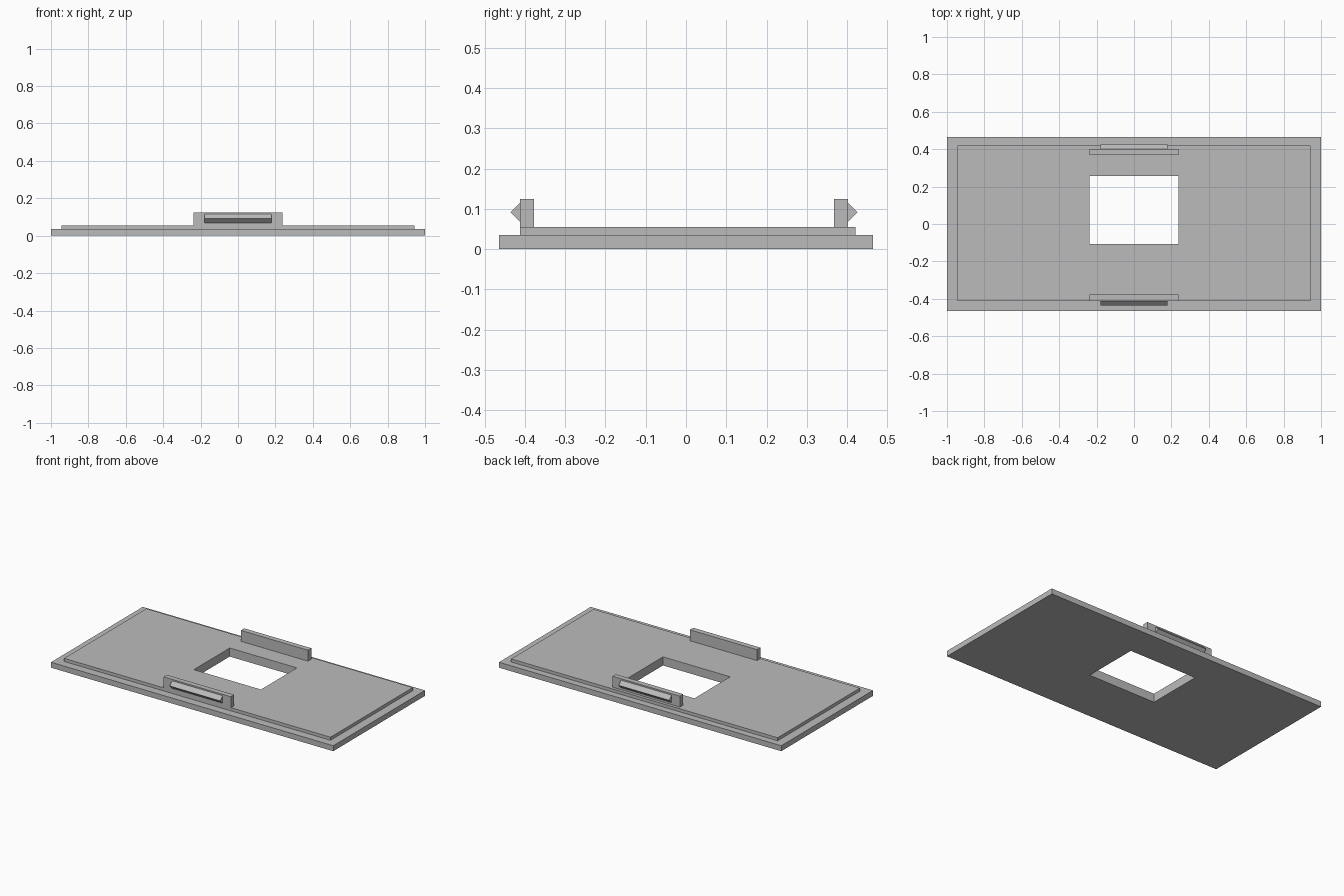
import bpy
import bmesh

cube = bpy.data.objects.get("Cube")
if cube:
    bpy.data.objects.remove(cube, do_unlink=True)

grey = bpy.data.materials.new("plain grey")
grey.use_nodes = True
colour = (0.5, 0.5, 0.5, 1)
grey.diffuse_color = colour
grey.node_tree.nodes["Principled BSDF"].inputs["Base Color"].default_value = colour


def finish(name, bm):
    """Turn a bmesh into a flat shaded grey object."""
    bmesh.ops.recalc_face_normals(bm, faces=bm.faces)
    mesh = bpy.data.meshes.new(name)
    bm.to_mesh(mesh)
    bm.free()
    mesh.materials.append(grey)
    obj = bpy.data.objects.new(name, mesh)
    bpy.context.collection.objects.link(obj)
    return obj


def bridge(bm, a, b):
    """Join two vertex loops with quads."""
    n = len(a)
    for i in range(n):
        j = (i + 1) % n
        bm.faces.new((a[i], a[j], b[j], b[i]))


def stepped_plate(name, rings):
    """Bridge rectangles (half width, y min, y max, z) into a closed ring."""
    bm = bmesh.new()
    loops = []
    for w, y0, y1, z in rings:
        corners = ((-w, y0), (w, y0), (w, y1), (-w, y1))
        loops.append([bm.verts.new((x, y, z)) for x, y in corners])
    for i, loop in enumerate(loops):
        bridge(bm, loop, loops[(i + 1) % len(loops)])
    return finish(name, bm)


def prism(name, half_width, profile):
    """Extrude a (y, z) profile across x, capped at both ends."""
    bm = bmesh.new()
    ends = [[bm.verts.new((x, y, z)) for y, z in profile]
            for x in (-half_width, half_width)]
    bridge(bm, *ends)
    for end in ends:
        bm.faces.new(end)
    return finish(name, bm)


# Cover plate: wide flange, raised panel and rectangular opening
flange = (1.0, -0.464, 0.464)
panel = (0.944, -0.412, 0.421)
opening = (0.238, -0.107, 0.256)
step_z, top_z = 0.035, 0.055
stepped_plate("cover_plate", [
    (*flange, 0), (*flange, step_z),
    (*panel, step_z), (*panel, top_z),
    (*opening, top_z), (*opening, 0),
])

# Upright clips with outward snap ridges, mirrored about the clip centre line
centre = -0.005
inner, outer, tip = 0.373, 0.407, 0.431
for side, sign in (("front", -1), ("back", 1)):
    y_in, y_out, y_tip = (centre + sign * d for d in (inner, outer, tip))
    prism(side + "_clip", 0.238, [
        (y_in, top_z), (y_out, top_z), (y_out, 0.125), (y_in, 0.125)])
    prism(side + "_snap_ridge", 0.179, [
        (y_out, 0.068), (y_tip, 0.092), (y_out, 0.116)])
